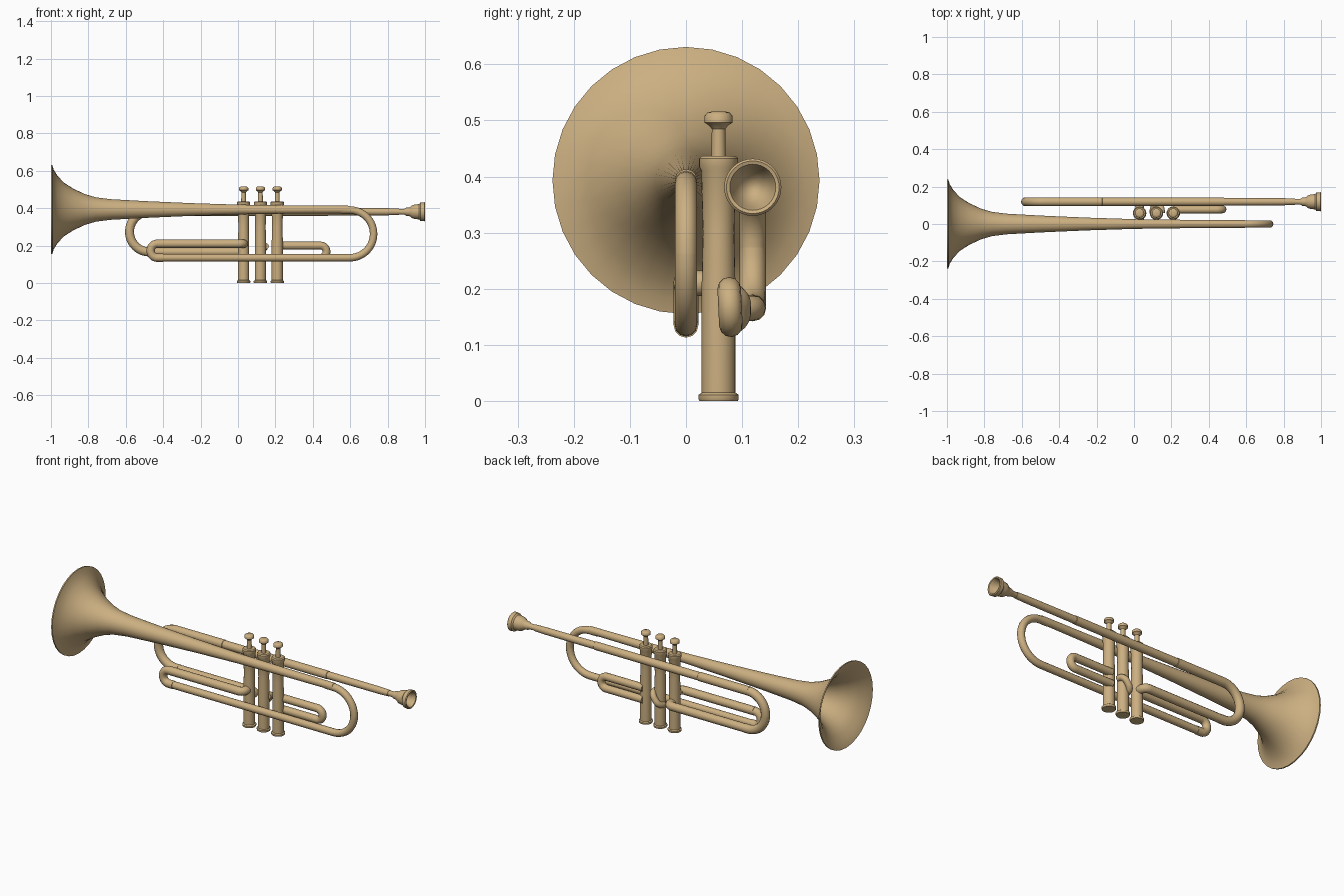
import bpy
import math
from mathutils import Vector, Matrix

if "Cube" in bpy.data.objects:
    bpy.data.objects.remove(bpy.data.objects["Cube"], do_unlink=True)

brass = bpy.data.materials.new("brass")
brass.use_nodes = True
brass.diffuse_color = (0.6, 0.43, 0.22, 1)
brass.node_tree.nodes["Principled BSDF"].inputs["Base Color"].default_value = brass.diffuse_color


def finish(obj, angle=40):
    bpy.ops.object.select_all(action='DESELECT')
    obj.select_set(True)
    bpy.context.view_layer.objects.active = obj
    if obj.type == 'CURVE':
        bpy.ops.object.convert(target='MESH')
        obj = bpy.context.view_layer.objects.active
    obj.data.materials.clear()
    obj.data.materials.append(brass)
    bpy.ops.object.shade_smooth_by_angle(angle=math.radians(angle))
    return obj


def lathe(name, profile, origin, axis='Z', sides=32):
    """Revolve (distance along axis, radius) pairs around the axis."""
    verts, faces = [], []
    for along, radius in profile:
        for i in range(sides):
            a = math.tau * i / sides
            verts.append((radius * math.cos(a), radius * math.sin(a), along))
    for r in range(len(profile) - 1):
        for i in range(sides):
            j = (i + 1) % sides
            faces.append((r * sides + i, r * sides + j, (r + 1) * sides + j, (r + 1) * sides + i))
    faces.append(tuple(reversed(range(sides))))
    faces.append(tuple(range((len(profile) - 1) * sides, len(profile) * sides)))
    mesh = bpy.data.meshes.new(name)
    mesh.from_pydata(verts, [], faces)
    if axis == 'X':
        mesh.transform(Matrix.Rotation(math.pi / 2, 4, 'Y'))
    obj = bpy.data.objects.new(name, mesh)
    obj.location = origin
    bpy.context.collection.objects.link(obj)
    return finish(obj)


def rounded(points, bend, steps=10):
    """Replace each corner of a polyline by a circular arc."""
    pts = [Vector(p) for p in points]
    path = [pts[0]]
    for a, b, c in zip(pts, pts[1:], pts[2:]):
        u, v = (a - b).normalized(), (c - b).normalized()
        half = u.angle(v) / 2
        cut = min(bend, 0.499 * (a - b).length if a != pts[0] else bend,
                  0.499 * (c - b).length if c != pts[-1] else bend)
        radius = cut * math.tan(half)
        centre = b + (u + v).normalized() * (cut / math.cos(half))
        start, end = b + u * cut - centre, b + v * cut - centre
        sweep = start.angle(end)
        for i in range(steps + 1):
            t = i / steps
            d = (start * math.sin((1 - t) * sweep) + end * math.sin(t * sweep)) / math.sin(sweep)
            path.append(centre + d.normalized() * radius)
    path.append(pts[-1])
    return path


def tube(name, points, radius, bend=0.05):
    path = rounded(points, bend)
    curve = bpy.data.curves.new(name, 'CURVE')
    curve.dimensions = '3D'
    curve.bevel_depth = radius
    curve.bevel_resolution = 4
    curve.use_fill_caps = True
    spline = curve.splines.new('POLY')
    spline.points.add(len(path) - 1)
    for point, co in zip(spline.points, path):
        point.co = (*co, 1)
    obj = bpy.data.objects.new(name, curve)
    bpy.context.collection.objects.link(obj)
    return finish(obj)


# Main heights and depths
BELL_Z, LOW_Z, SLIDE_Z = 0.393, 0.135, 0.21
PIPE_Y, PIPE_Z, PIPE_LOW = 0.119, 0.381, 0.166
VALVE_Y = 0.058
VALVES = (0.03, 0.12, 0.21)

# Flared bell: outer surface, then back down the inside
outer = [(0.6, 0.02), (0.3, 0.022), (0, 0.026), (-0.25, 0.034), (-0.5, 0.045),
         (-0.68, 0.055), (-0.76, 0.065), (-0.82, 0.083), (-0.88, 0.111),
         (-0.93, 0.143), (-0.965, 0.18), (-0.985, 0.212), (-0.993, 0.238), (-1, 0.238)]
inner = [(x + 0.004, r - 0.007) for x, r in reversed(outer[3:-2])]
lathe("bell", outer + [(-0.998, 0.232)] + inner, (0, 0, BELL_Z), 'X')

# Front tubing: large bow, long lower tube, tuning bow and return to first valve
tube("bell_bow", [(0.55, 0, 0.39), (0.725, 0, 0.39), (0.725, 0, LOW_Z), (0.5, 0, LOW_Z)],
     0.02, 0.127)
tube("lower_front_tube", [(0.51, 0, LOW_Z), (-0.44, 0, LOW_Z)], 0.02)
tube("front_slide_bow", [(-0.4, 0, LOW_Z), (-0.467, 0, LOW_Z), (-0.467, 0, SLIDE_Z),
                         (-0.4, 0, SLIDE_Z)], 0.022, 0.036)
tube("upper_front_tube", [(-0.43, 0, SLIDE_Z), (VALVES[0], 0, SLIDE_Z),
                          (VALVES[0], VALVE_Y, SLIDE_Z)], 0.023, 0.026)

# Mouth pipe and its bow to the first valve
lathe("mouth_pipe", [(-0.48, 0.024), (-0.17, 0.024), (-0.168, 0.022), (0.48, 0.022),
                     (0.482, 0.02), (0.8, 0.019), (0.86, 0.017)],
      (0, PIPE_Y, PIPE_Z), 'X', 24)
tube("rear_bow", [(-0.45, PIPE_Y, PIPE_Z), (-0.58, PIPE_Y, PIPE_Z),
                  (-0.58, PIPE_Y, PIPE_LOW), (-0.45, PIPE_Y, PIPE_LOW)], 0.024, 0.107)
tube("lower_rear_tube", [(-0.46, PIPE_Y, PIPE_LOW), (VALVES[0], PIPE_Y, PIPE_LOW),
                         (VALVES[0], VALVE_Y, PIPE_LOW)], 0.023, 0.028)

# Mouthpiece with hollow cup
lathe("mouthpiece", [(0.84, 0.014), (0.89, 0.016), (0.9, 0.022), (0.912, 0.022), (0.92, 0.026),
                     (0.934, 0.036), (0.95, 0.039), (0.968, 0.041), (0.975, 0.049),
                     (0.996, 0.051), (1, 0.047), (0.998, 0.041), (0.985, 0.036),
                     (0.96, 0.028), (0.945, 0.015), (0.94, 0.005)],
      (0, PIPE_Y, PIPE_Z), 'X')

# Three piston valves, each with casing, stem and finger button
casing = [(0, 0.034), (0.004, 0.036), (0.011, 0.036), (0.015, 0.03), (0.21, 0.03),
          (0.3, 0.028), (0.41, 0.031), (0.418, 0.035), (0.432, 0.035), (0.437, 0.03)]
button = [(0.43, 0.013), (0.485, 0.012), (0.492, 0.018), (0.496, 0.025),
          (0.508, 0.025), (0.514, 0.02), (0.516, 0.012)]
for number, x in zip(("first", "second", "third"), VALVES):
    lathe(number + "_valve_casing", casing, (x, VALVE_Y, 0), 'Z', 24)
    lathe(number + "_valve_button", button, (x, VALVE_Y, 0), 'Z', 24)

# Valve slides
tube("third_valve_slide", [(0.21, 0.077, 0.2), (0.473, 0.077, 0.2),
                           (0.473, 0.08, LOW_Z), (0.21, 0.08, LOW_Z)], 0.021, 0.032)
tube("second_valve_slide", [(0.148, VALVE_Y, 0.197), (0.148, 0.099, 0.197),
                            (0.1, 0.099, 0.132), (0.1, VALVE_Y, 0.132)], 0.017, 0.032)
